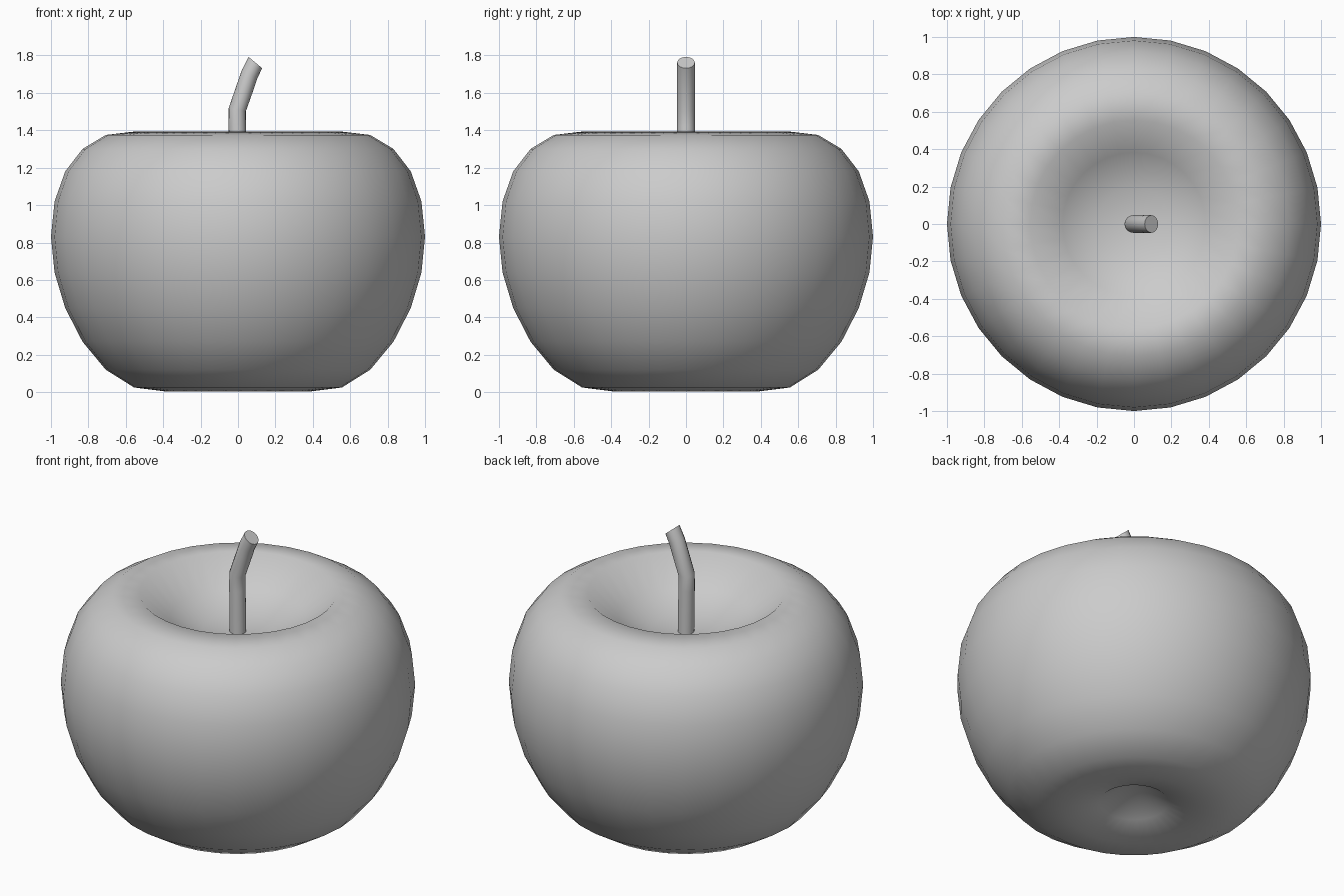
import bpy, bmesh, math
from mathutils import Vector, Matrix

cube = bpy.data.objects.get("Cube")
if cube:
    bpy.data.objects.remove(cube)

grey = bpy.data.materials.new("plain_grey")
grey.use_nodes = True
colour = (0.6, 0.6, 0.6, 1)
grey.diffuse_color = colour
grey.node_tree.nodes["Principled BSDF"].inputs["Base Color"].default_value = colour


def loft(name, rings, cap_angle):
    """Skin a list of rings; a ring of one point closes to a pole."""
    bm = bmesh.new()
    loops = [[bm.verts.new(p) for p in ring] for ring in rings]
    for a, b in zip(loops, loops[1:]):
        n = max(len(a), len(b))
        for i in range(n):
            j = (i + 1) % n
            if len(a) == 1:
                bm.faces.new((a[0], b[j], b[i]))
            elif len(b) == 1:
                bm.faces.new((a[i], a[j], b[0]))
            else:
                bm.faces.new((a[i], a[j], b[j], b[i]))
    for end in (loops[0], loops[-1]):
        if len(end) > 2:
            bm.faces.new(end)
    bmesh.ops.recalc_face_normals(bm, faces=bm.faces)
    mesh = bpy.data.meshes.new(name)
    bm.to_mesh(mesh)
    bm.free()
    mesh.materials.append(grey)
    ob = bpy.data.objects.new(name, mesh)
    bpy.context.collection.objects.link(ob)
    bpy.ops.object.select_all(action="DESELECT")
    ob.select_set(True)
    bpy.context.view_layer.objects.active = ob
    bpy.ops.object.shade_smooth_by_angle(angle=math.radians(cap_angle))
    return ob


def circle(radius, count):
    return [Vector((radius * math.cos(math.tau * i / count),
                    radius * math.sin(math.tau * i / count), 0)) for i in range(count)]


# Fruit body: sphere rings with both poles pushed in, heights from bottom to top
heights = [0.19, 0.05, 0.003, 0.025, 0.12, 0.27, 0.45, 0.64, 0.83,
           1.02, 1.18, 1.30, 1.375, 1.393, 1.24, 1.17, 1.15]
body = []
for k, z in enumerate(heights):
    r = math.sin(math.pi * k / 16)
    pole = k in (0, 16)
    ring = [Vector((0, 0, 0))] if pole else circle(r, 32)
    body.append([p + Vector((0, 0, z)) for p in ring])
loft("fruit_body", body, 180)

# Stem: bent tube, each station is x, z and tilt in degrees
stations = [(0, 1.12, 0), (-0.004, 1.42, 0), (-0.004, 1.51, 9),
            (0.045, 1.65, 23), (0.062, 1.70, 28), (0.093, 1.762, 40)]
stem = []
for x, z, tilt in stations:
    turn = Matrix.Rotation(math.radians(tilt), 3, "Y")
    stem.append([turn @ p + Vector((x, 0, z)) for p in circle(0.047, 16)])
loft("stem", stem, 40)
